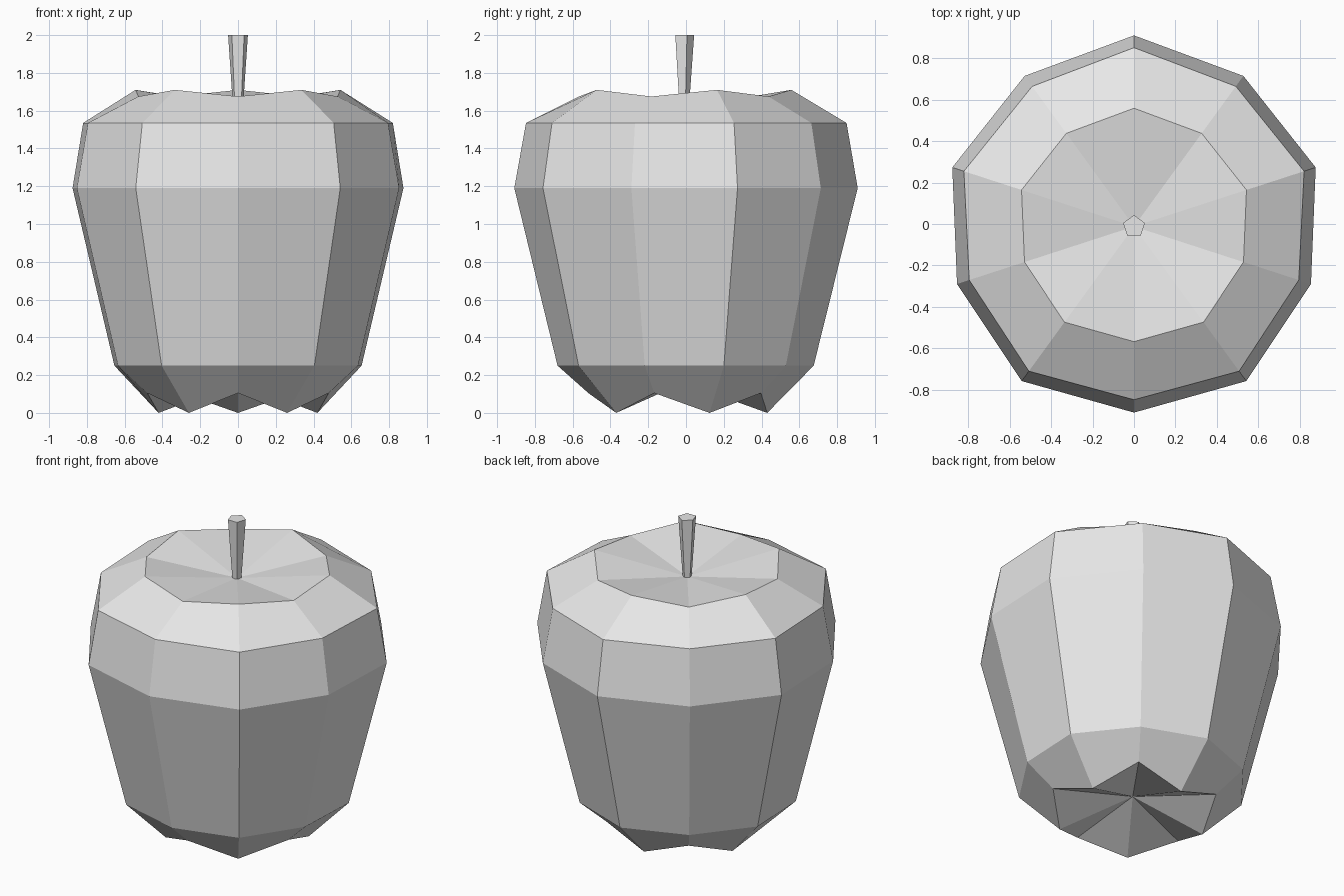
import bpy, bmesh, math

cube = bpy.data.objects.get("Cube")
if cube:
    bpy.data.objects.remove(cube, do_unlink=True)

CENTRE_Y = -0.012

grey = bpy.data.materials.new("light_grey")
grey.use_nodes = True
grey.diffuse_color = (0.8, 0.8, 0.8, 1)
grey.node_tree.nodes["Principled BSDF"].inputs["Base Color"].default_value = (0.8, 0.8, 0.8, 1)


def ring(bm, radii, heights, count):
    """Ring starting at the back, cycling through the given radii and heights."""
    verts = []
    for i in range(count):
        a = math.pi / 2 + math.tau * i / count
        r, z = radii[i % len(radii)], heights[i % len(heights)]
        verts.append(bm.verts.new((r * math.cos(a), CENTRE_Y + r * math.sin(a), z)))
    return verts


def loft(name, profile, count, bottom_z=None, top_z=None):
    """Join rings with quads; close the ends with fans, or flat caps when no z is given."""
    bm = bmesh.new()
    rings = [ring(bm, radii, heights, count) for radii, heights in profile]
    for low, high in zip(rings, rings[1:]):
        for i in range(count):
            j = (i + 1) % count
            bm.faces.new((low[i], low[j], high[j], high[i]))
    for end, z in ((rings[0], bottom_z), (rings[-1], top_z)):
        if z is None:
            bm.faces.new(end)
        else:
            tip = bm.verts.new((0, CENTRE_Y, z))
            for i in range(count):
                bm.faces.new((end[i], end[(i + 1) % count], tip))
    bmesh.ops.recalc_face_normals(bm, faces=bm.faces)
    mesh = bpy.data.meshes.new(name)
    bm.to_mesh(mesh)
    bm.free()
    mesh.materials.append(grey)
    obj = bpy.data.objects.new(name, mesh)
    bpy.context.collection.objects.link(obj)
    return obj


# Faceted fruit: five lobes alternating with five grooves, dimpled at both ends
loft("fruit_body", [
    ((0.442, 0.505), (0.0, 0.105)),
    ((0.688, 0.668), (0.25,)),
    ((0.921, 0.897), (1.19,)),
    ((0.862, 0.835), (1.535,)),
    ((0.57, 0.555), (1.71, 1.675)),
], 10, bottom_z=0.16, top_z=1.615)

# Tapered five-sided stem
loft("stem", [((0.027,), (1.605,)), ((0.055,), (2.0,))], 5)
